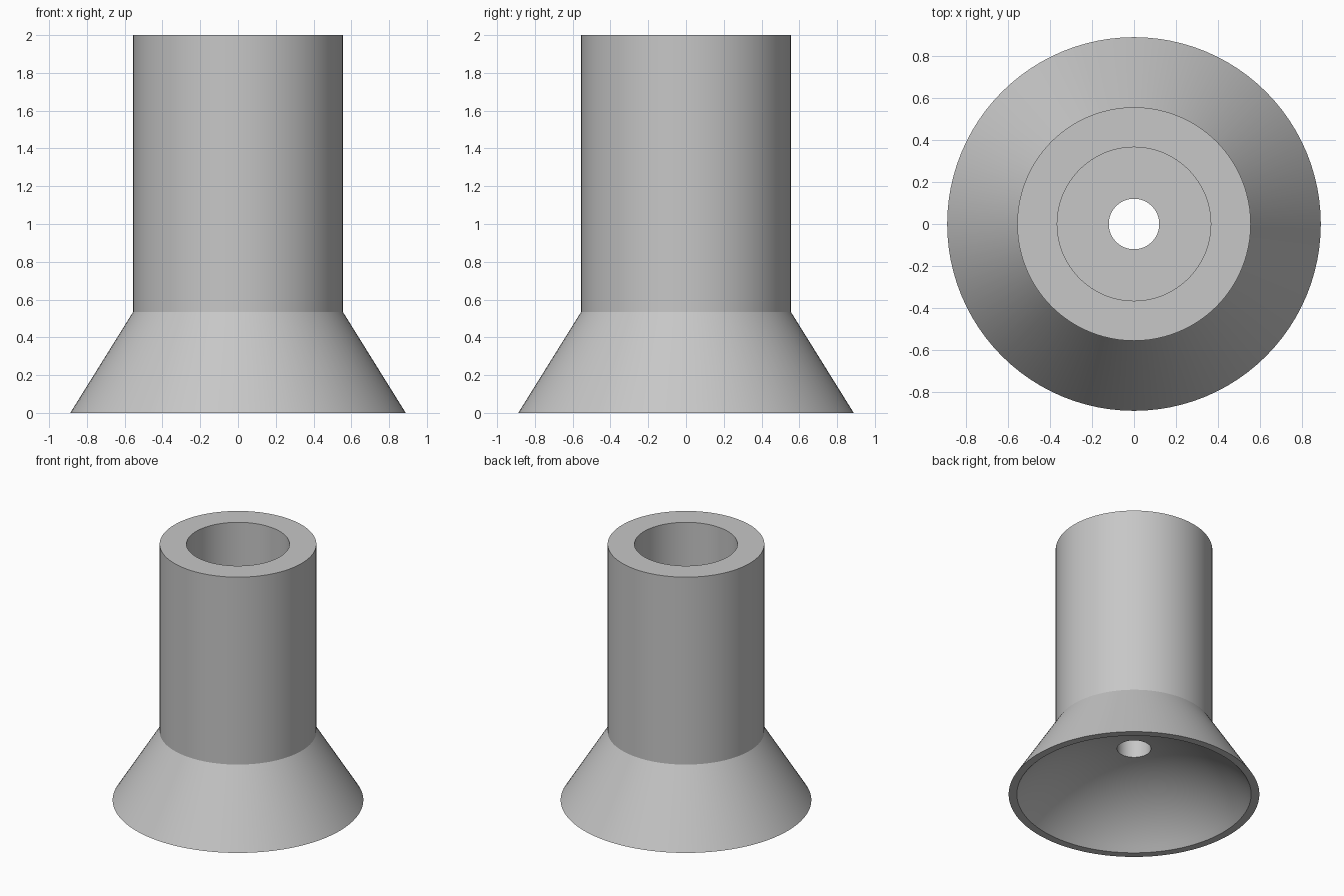
import bpy, bmesh, math

if "Cube" in bpy.data.objects:
    bpy.data.objects.remove(bpy.data.objects["Cube"])

SEGMENTS = 96

# Single grey material
grey = bpy.data.materials.new("plain_grey")
grey.diffuse_color = (0.57, 0.57, 0.57, 1)
grey.use_nodes = True
grey.node_tree.nodes["Principled BSDF"].inputs["Base Color"].default_value = grey.diffuse_color

# Shallow spherical hollow under the flared foot
RIM, HOLE, RISE = 0.83, 0.12, 0.378
R = (RIM ** 2 + RISE ** 2) / (2 * RISE)
a0, a1 = math.asin(RIM / R), math.asin(HOLE / R)
dome = []
for i in range(17):
    a = a0 + (a1 - a0) * i / 16
    dome.append((R * math.sin(a), R * math.cos(a) - (R - RISE)))

# Closed wall section: hollow, through hole, counterbore, tube, flared skirt
FLOOR = 0.65
profile = dome + [(HOLE, FLOOR), (0.365, FLOOR), (0.365, 2.0),
                  (0.555, 2.0), (0.555, 0.535), (0.888, 0.0)]


def lathe(name, section):
    """Spin a closed (radius, height) section about the z axis."""
    bm = bmesh.new()
    rings = []
    for s in range(SEGMENTS):
        t = 2 * math.pi * s / SEGMENTS
        rings.append([bm.verts.new((r * math.cos(t), r * math.sin(t), z))
                      for r, z in section])
    n = len(section)
    for s in range(SEGMENTS):
        a, b = rings[s], rings[(s + 1) % SEGMENTS]
        for i in range(n):
            j = (i + 1) % n
            bm.faces.new((a[i], b[i], b[j], a[j]))
    bmesh.ops.recalc_face_normals(bm, faces=bm.faces)
    mesh = bpy.data.meshes.new(name)
    bm.to_mesh(mesh)
    bm.free()
    obj = bpy.data.objects.new(name, mesh)
    bpy.context.collection.objects.link(obj)
    mesh.materials.append(grey)
    return obj


body = lathe("flared_tube_foot", profile)
bpy.context.view_layer.objects.active = body
body.select_set(True)
bpy.ops.object.shade_smooth_by_angle(angle=math.radians(25))
